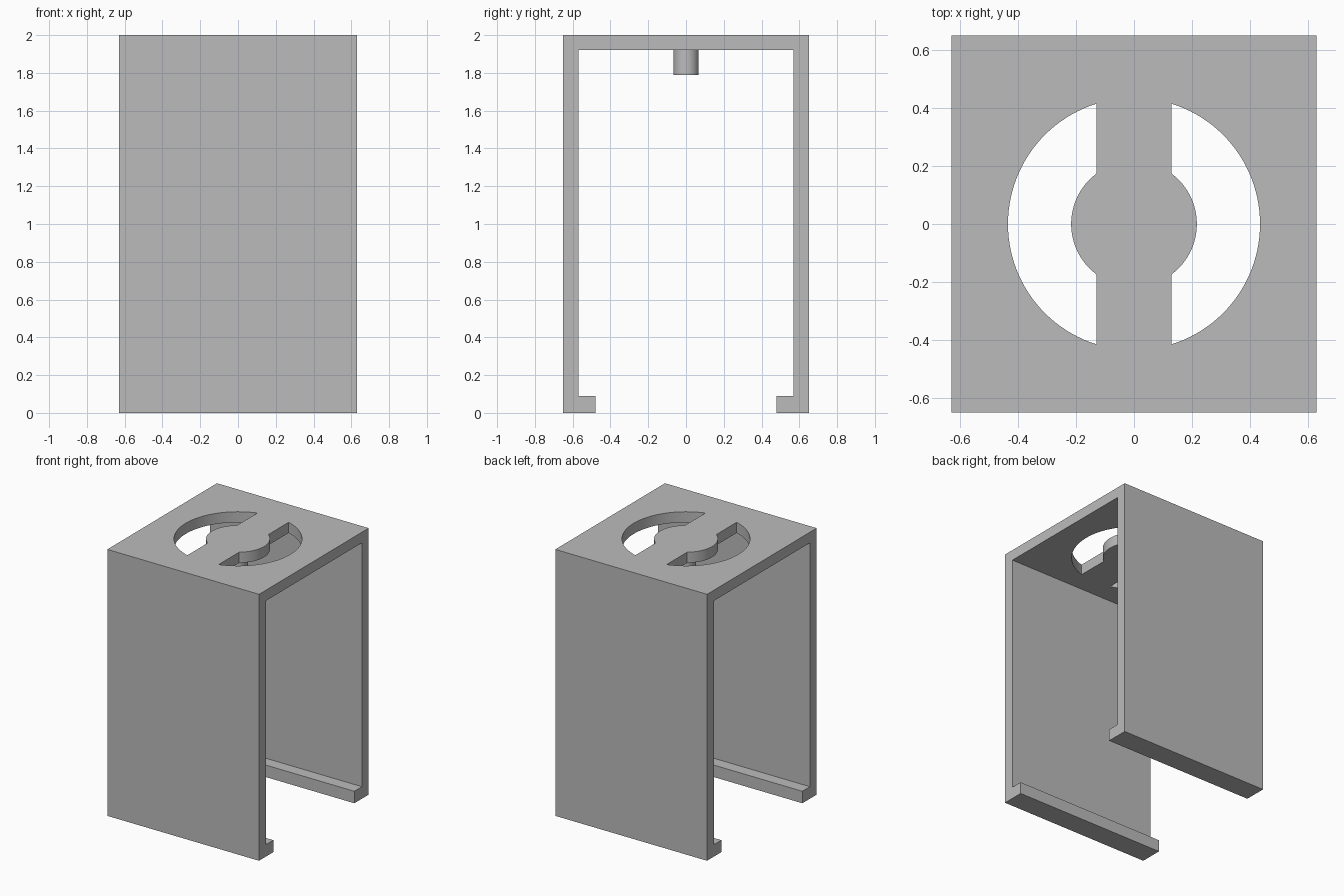
import bpy, bmesh
from math import acos, asin, cos, sin, radians
from mathutils import Vector

cube = bpy.data.objects.get("Cube")
if cube:
    bpy.data.objects.remove(cube, do_unlink=True)

# Overall sizes
HALF_X, HALF_Y, HEIGHT = 0.63, 0.65, 2.0
WALL, LIP_Y, LIP_Z = 0.08, 0.48, 0.09
SLOT_R, HUB_R, BRIDGE = 0.435, 0.217, 0.13

grey = bpy.data.materials.new("plain grey")
grey.use_nodes = True
colour = (0.5, 0.5, 0.5, 1)
grey.diffuse_color = colour
grey.node_tree.nodes["Principled BSDF"].inputs["Base Color"].default_value = colour


def prism(name, points, direction):
    """Extrude a closed outline along a direction into a solid."""
    bm = bmesh.new()
    face = bm.faces.new([bm.verts.new(p) for p in points])
    swept = bmesh.ops.extrude_face_region(bm, geom=[face], use_keep_orig=True)
    verts = [v for v in swept["geom"] if isinstance(v, bmesh.types.BMVert)]
    bmesh.ops.translate(bm, verts=verts, vec=Vector(direction))
    bmesh.ops.recalc_face_normals(bm, faces=bm.faces)
    mesh = bpy.data.meshes.new(name)
    bm.to_mesh(mesh)
    bm.free()
    mesh.materials.append(grey)
    obj = bpy.data.objects.new(name, mesh)
    bpy.context.collection.objects.link(obj)
    return obj


def select(obj):
    bpy.ops.object.select_all(action="DESELECT")
    obj.select_set(True)
    bpy.context.view_layer.objects.active = obj


def arc(radius, start, end, steps):
    angles = [start + (end - start) * i / steps for i in range(steps + 1)]
    return [(radius * cos(a), radius * sin(a)) for a in angles]


# Bracket: half the section, mirrored, swept across the width
inner = HALF_Y - WALL
half = [(inner, HEIGHT - WALL), (inner, LIP_Z), (LIP_Y, LIP_Z),
        (LIP_Y, 0), (HALF_Y, 0), (HALF_Y, HEIGHT)]
section = half + [(-y, z) for y, z in reversed(half)]
bracket = prism("bracket", [(-HALF_X, y, z) for y, z in section], (2 * HALF_X, 0, 0))

# Curved slots through the top, either side of the bridge and hub
outer_a, hub_a = acos(BRIDGE / SLOT_R), acos(BRIDGE / HUB_R)
outline = arc(SLOT_R, -outer_a, outer_a, 48) + arc(HUB_R, hub_a, -hub_a, 24)
select(bracket)
for side in (1, -1):
    cutter = prism("slot_cutter", [(side * x, y, HEIGHT - 2 * WALL) for x, y in outline],
                   (0, 0, 3 * WALL))
    cutter.hide_render = True
    cut = bracket.modifiers.new("slot", "BOOLEAN")
    cut.operation, cut.solver, cut.object = "DIFFERENCE", "EXACT", cutter
    bpy.ops.object.modifier_apply(modifier=cut.name)
    bpy.data.objects.remove(cutter, do_unlink=True)
bpy.ops.object.shade_smooth_by_angle(angle=radians(30))

# Short pin hanging below the hub
PIN_TOP, PIN_BOTTOM = HEIGHT - WALL + 0.01, 1.79
bpy.ops.mesh.primitive_cylinder_add(vertices=48, radius=0.067, depth=PIN_TOP - PIN_BOTTOM,
                                    location=(0, 0, (PIN_TOP + PIN_BOTTOM) / 2))
pin = bpy.context.object
pin.name = "hub_pin"
pin.data.materials.append(grey)
bpy.ops.object.shade_smooth_by_angle(angle=radians(30))
